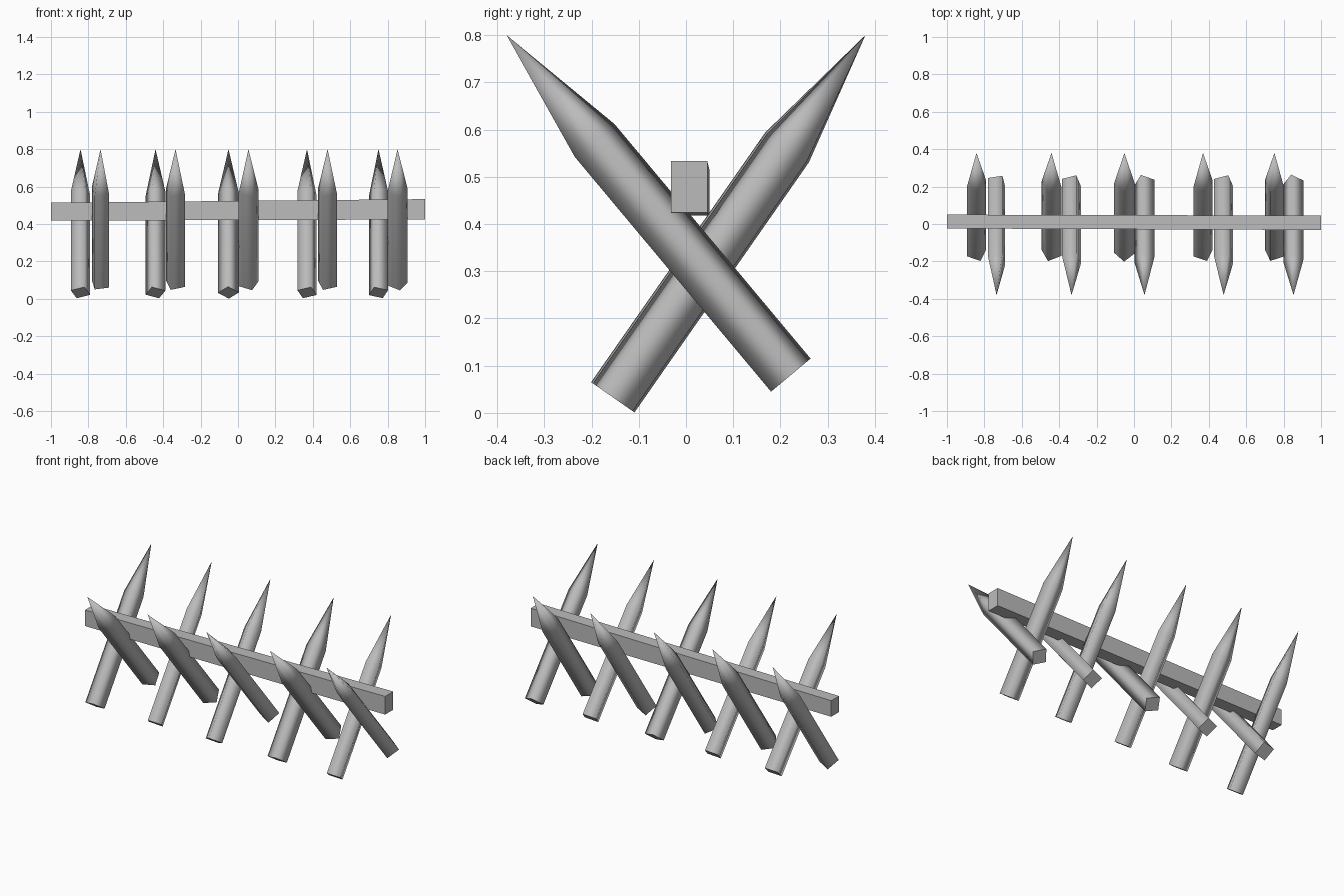
import bpy, bmesh
from math import cos, sin, radians
from mathutils import Vector

default = bpy.data.objects.get("Cube")
if default:
    bpy.data.objects.remove(default, do_unlink=True)

grey = bpy.data.materials.new("plain_grey")
grey.use_nodes = True
grey.diffuse_color = (0.5, 0.5, 0.5, 1)
grey.node_tree.nodes["Principled BSDF"].inputs["Base Color"].default_value = (0.5, 0.5, 0.5, 1)

RADIUS = 0.056
SHOULDER = 0.69   # fraction of the length where the point begins


def finish(bm, name):
    bmesh.ops.recalc_face_normals(bm, faces=bm.faces)
    mesh = bpy.data.meshes.new(name)
    bm.to_mesh(mesh)
    bm.free()
    mesh.materials.append(grey)
    obj = bpy.data.objects.new(name, mesh)
    bpy.context.collection.objects.link(obj)
    return obj


def stake(name, foot, tip, turn):
    """Four-sided pole with a sharpened top, turned about its own axis."""
    foot, tip = Vector(foot), Vector(tip)
    axis = (tip - foot).normalized()
    across = Vector((1, 0, 0))
    up = axis.cross(across)
    if up.z < 0:
        up.negate()
    bm = bmesh.new()

    def ring(centre):
        angles = [radians(turn + 90 * i) for i in range(4)]
        return [bm.verts.new(centre + RADIUS * (across * cos(a) + up * sin(a))) for a in angles]

    low, high = ring(foot), ring(foot.lerp(tip, SHOULDER))
    point = bm.verts.new(tip)
    for i in range(4):
        j = (i + 1) % 4
        bm.faces.new((low[i], low[j], high[j], high[i])).smooth = True
        bm.faces.new((high[i], high[j], point)).smooth = True
    cap = bm.faces.new(low)
    for edge in cap.edges:
        edge.smooth = False
    finish(bm, name)


# Stakes leaning to the back: x position and turn
for n, (x, turn) in enumerate([(-0.842, -112), (-0.441, -70), (-0.051, -88),
                               (0.369, -113), (0.751, -66)], 1):
    stake(f"back_leaning_stake_{n}", (x, -0.155, 0.033), (x, 0.38, 0.8), turn)

# Stakes leaning to the front
for n, (x, turn) in enumerate([(-0.735, 56), (-0.334, 63), (0.056, 110),
                               (0.479, 64), (0.853, 103)], 1):
    stake(f"front_leaning_stake_{n}", (x, 0.222, 0.08), (x, -0.38, 0.8), turn)

# Crossbar, slightly uneven from end to end
bm = bmesh.new()
ends = []
for x, y0, y1, z0, z1 in [(-1, -0.024, 0.05, 0.418, 0.514), (1, -0.032, 0.045, 0.424, 0.533)]:
    ends.append([bm.verts.new((x, y, z)) for y, z in ((y0, z0), (y1, z0), (y1, z1), (y0, z1))])
for end in ends:
    bm.faces.new(end)
for i in range(4):
    j = (i + 1) % 4
    bm.faces.new((ends[0][i], ends[0][j], ends[1][j], ends[1][i]))
finish(bm, "crossbar")
